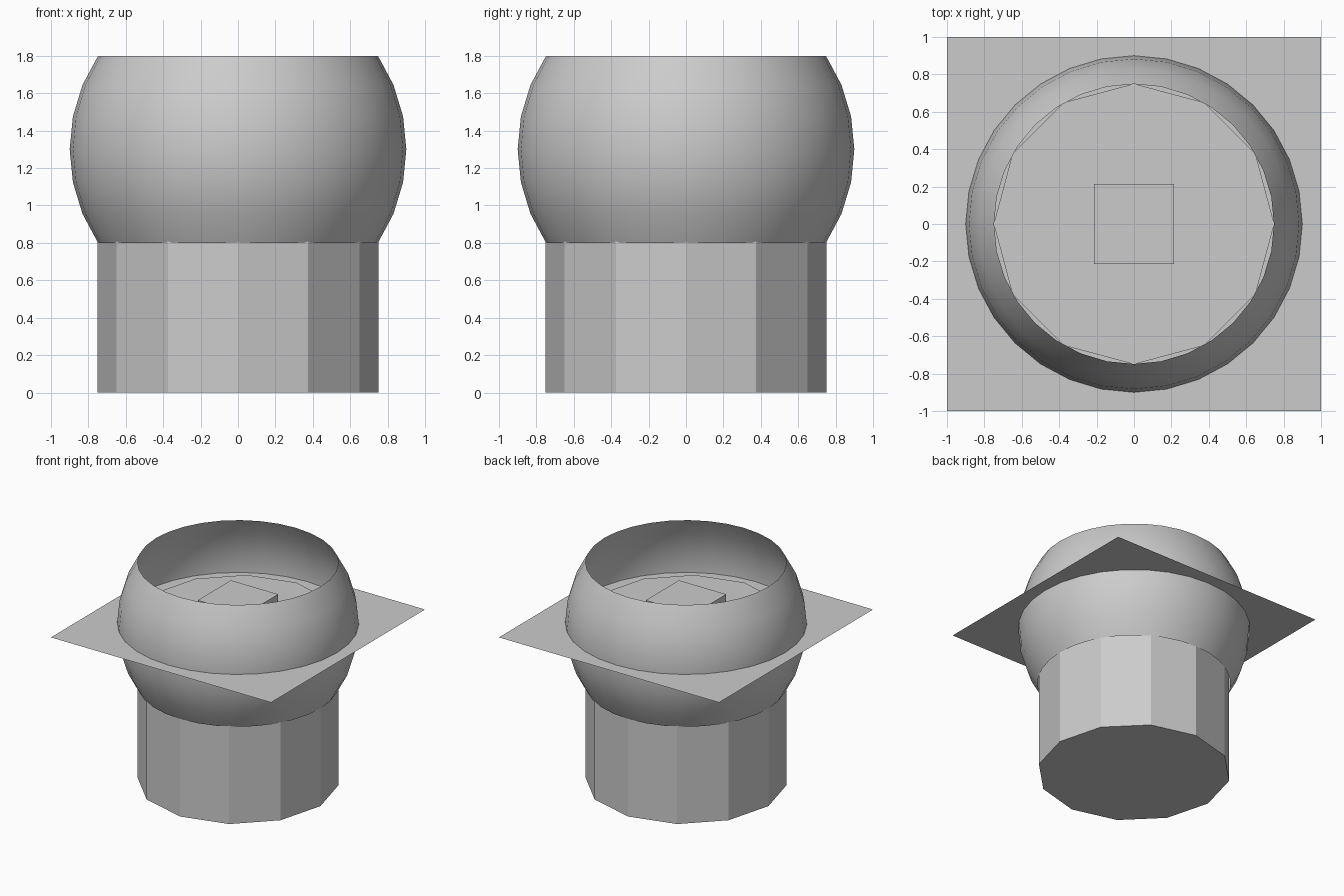
import bpy, bmesh
from math import sin, cos, radians, pi

if "Cube" in bpy.data.objects:
    bpy.data.objects.remove(bpy.data.objects["Cube"])

MID = 1.3  # height of the bowl's widest ring


def make_object(name, bm, smooth=False):
    bmesh.ops.recalc_face_normals(bm, faces=bm.faces)
    mesh = bpy.data.meshes.new(name)
    bm.to_mesh(mesh)
    bm.free()
    for p in mesh.polygons:
        p.use_smooth = smooth
    ob = bpy.data.objects.new(name, mesh)
    bpy.context.collection.objects.link(ob)
    return ob


# Twelve-sided pedestal, its top reaching up inside the bowl
def prism(name, sides, radius, z0, z1):
    bm = bmesh.new()
    ring = [bm.verts.new((radius * cos(2 * pi * i / sides),
                          radius * sin(2 * pi * i / sides), z0)) for i in range(sides)]
    base = bm.faces.new(ring)
    top = bmesh.ops.extrude_face_region(bm, geom=[base], use_keep_orig=True)
    for v in top["geom"]:
        if isinstance(v, bmesh.types.BMVert):
            v.co.z = z1
    return make_object(name, bm)


prism("pedestal", 12, 0.75, 0.0, 1.35)

# Open bowl: a middle band of a 32 x 16 sphere
bm = bmesh.new()
SEG = 32
rings = []
for k in range(-3, 4):
    a = radians(11.25 * k)
    rings.append([bm.verts.new((0.9 * cos(a) * cos(2 * pi * i / SEG),
                                0.9 * cos(a) * sin(2 * pi * i / SEG),
                                MID + 0.9 * sin(a))) for i in range(SEG)])
for lo, hi in zip(rings, rings[1:]):
    for i in range(SEG):
        j = (i + 1) % SEG
        bm.faces.new((lo[i], lo[j], hi[j], hi[i]))
make_object("bowl", bm, smooth=True)

# Thin square sheet through the middle of the bowl
bm = bmesh.new()
bm.faces.new([bm.verts.new((x, y, MID)) for x, y in ((-1, -1), (1, -1), (1, 1), (-1, 1))])
sheet = make_object("square_sheet", bm)

# Small cube in the centre of the bowl
bm = bmesh.new()
bmesh.ops.create_cube(bm, size=0.43)
cube = make_object("centre_cube", bm)
cube.location.z = MID
